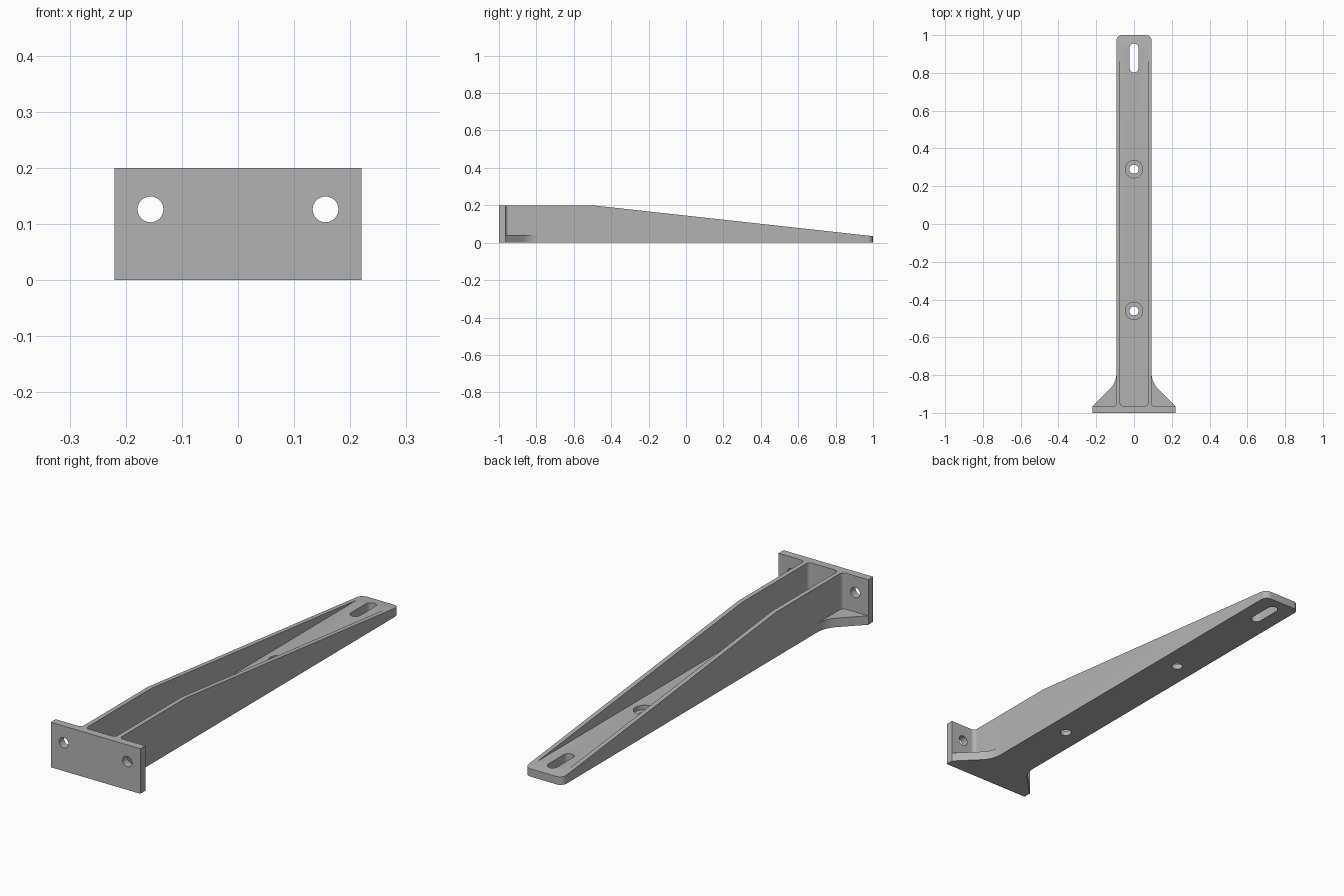
import bpy, bmesh, math
from mathutils import Matrix

if "Cube" in bpy.data.objects:
    bpy.data.objects.remove(bpy.data.objects["Cube"])

HALF, INNER = 0.093, 0.073       # arm half width, channel half width
FLOOR, HEIGHT = 0.042, 0.2
PLATE_BACK = -0.965

steel = bpy.data.materials.new("plain grey")
steel.use_nodes = True
GREY = (0.45, 0.45, 0.45, 1)
steel.diffuse_color = GREY
steel.node_tree.nodes["Principled BSDF"].inputs["Base Color"].default_value = GREY


def arc(cx, cy, r, start, end, n=8):
    angles = [math.radians(start + (end - start) * i / n) for i in range(n + 1)]
    return [(cx + r * math.cos(a), cy + r * math.sin(a)) for a in angles]


def mirrored(half):
    """Close a right-hand outline with its mirror image."""
    return half + [(-x, y) for x, y in reversed(half)]


def prism(name, outline, low, high, axis="z"):
    """Extrude an outline along z (points are x, y), x (y, z) or y (x, z)."""
    place = {"z": lambda a, b, h: (a, b, h),
             "x": lambda a, b, h: (h, a, b),
             "y": lambda a, b, h: (a, h, b)}[axis]
    bm = bmesh.new()
    face = bm.faces.new([bm.verts.new(place(a, b, low)) for a, b in outline])
    top = bmesh.ops.extrude_face_region(bm, geom=[face])["geom"]
    shift = place(0, 0, high - low)
    bmesh.ops.translate(bm, vec=shift, verts=[g for g in top if isinstance(g, bmesh.types.BMVert)])
    bmesh.ops.recalc_face_normals(bm, faces=bm.faces)
    mesh = bpy.data.meshes.new(name)
    bm.to_mesh(mesh)
    bm.free()
    mesh.materials.append(steel)
    obj = bpy.data.objects.new(name, mesh)
    bpy.context.collection.objects.link(obj)
    return obj


def combine(target, other, operation):
    """Apply a boolean and discard the helper."""
    mod = target.modifiers.new("combine", "BOOLEAN")
    mod.operation, mod.object, mod.solver = operation, other, "EXACT"
    bpy.context.view_layer.objects.active = target
    bpy.ops.object.modifier_apply(modifier=mod.name)
    bpy.data.objects.remove(other)


def circle(cx, cy, r):
    return arc(cx, cy, r, 0, 360, 32)[:-1]


# Arm: plan outline with root fillets and a rounded tip, trimmed by the side profile
fillet, tip = 0.018, 0.03
plan = ([(HALF + fillet, -0.98)]
        + arc(HALF + fillet, PLATE_BACK + fillet, fillet, 270, 180)
        + arc(HALF - tip, 1 - tip, tip, 0, 90))
bracket = prism("wall_bracket", mirrored(plan), 0, 0.3)
side = [(-1.1, -0.1), (1.1, -0.1), (1.1, 0.024), (-0.5, HEIGHT), (-1.1, HEIGHT)]
combine(bracket, prism("side_trim", side, -0.5, 0.5, "x"), "INTERSECT")

# Channel between the side walls
channel = arc(INNER - fillet, PLATE_BACK + fillet, fillet, -90, 0) + [(INNER, 1.1)]
combine(bracket, prism("channel", mirrored(channel), FLOOR, 0.3), "DIFFERENCE")

# Flared foot: straight 45 degree edge blending into the arm
sweep = 0.116
foot = ([(0.22, -0.98), (0.22, PLATE_BACK)]
        + arc(HALF + sweep, -0.79, sweep, 225, 180)
        + [(HALF - 0.01, -0.79)])
combine(bracket, prism("foot", mirrored(foot), 0, 0.04), "UNION")

# Mounting plate
plate = mirrored([(0.22, -1), (0.22, PLATE_BACK)])
combine(bracket, prism("plate", plate, 0, HEIGHT), "UNION")

# Plate holes, counterbored floor holes and the tip slot
for s in (-1, 1):
    combine(bracket, prism("plate_hole", circle(s * 0.156, 0.126, 0.023), -1.1, -0.9, "y"), "DIFFERENCE")
for y in (-0.46, 0.29):
    combine(bracket, prism("bore", circle(0, y, 0.024), -0.1, 0.1), "DIFFERENCE")
    combine(bracket, prism("counterbore", circle(0, y, 0.046), 0.022, 0.1), "DIFFERENCE")
slot = arc(0, 0.933, 0.023, 0, 180, 16) + arc(0, 0.825, 0.023, 180, 360, 16)
combine(bracket, prism("slot", slot, -0.1, 0.1), "DIFFERENCE")

# Smooth curved walls, crisp corners
bpy.ops.object.select_all(action="DESELECT")
bracket.select_set(True)
bpy.context.view_layer.objects.active = bracket
bpy.ops.object.shade_smooth_by_angle(angle=math.radians(25))
